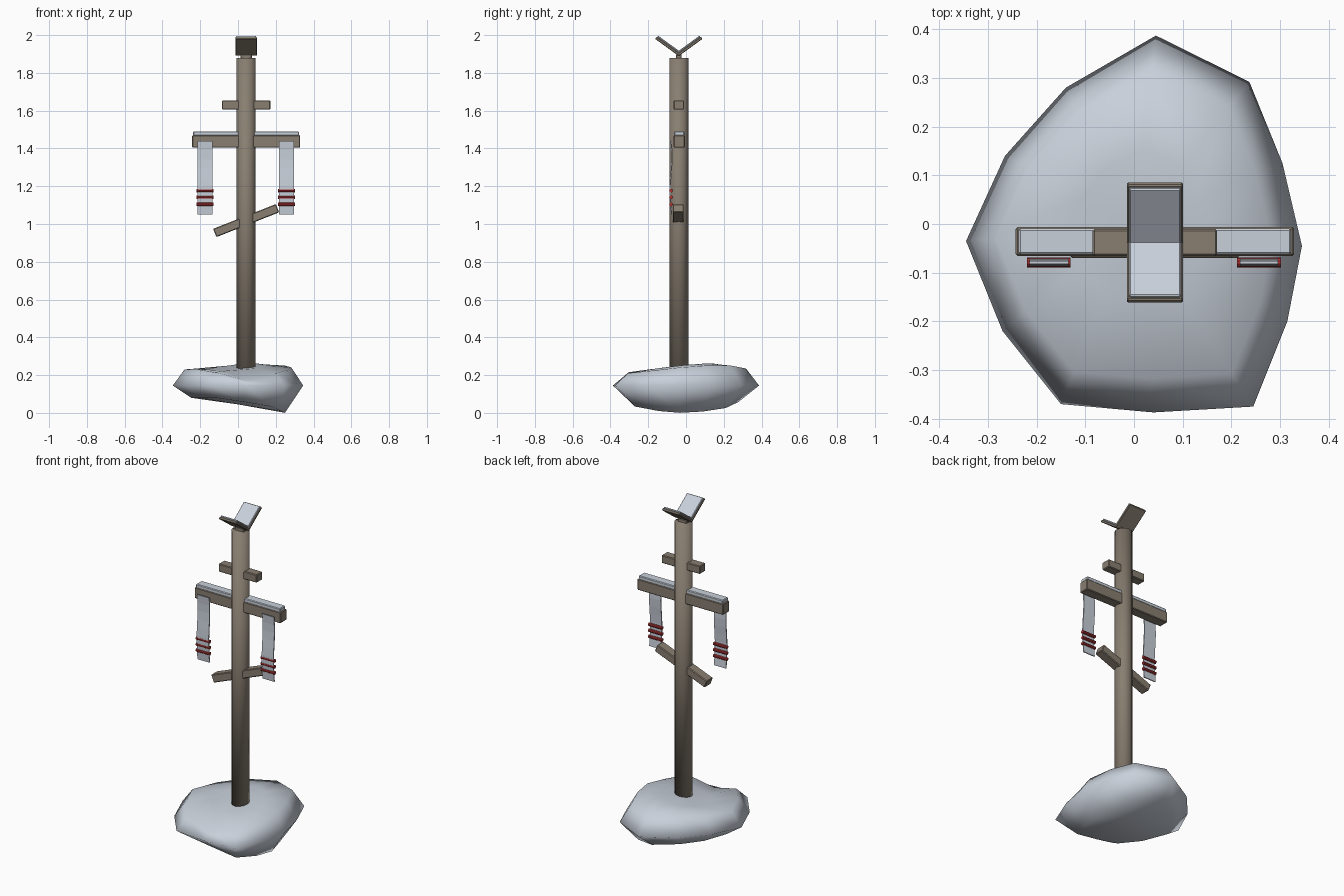
import bpy, bmesh, math
from mathutils import Matrix, Vector

cube = bpy.data.objects.get("Cube")
if cube:
    bpy.data.objects.remove(cube, do_unlink=True)


def material(name, rgb):
    m = bpy.data.materials.new(name)
    m.use_nodes = True
    m.diffuse_color = (*rgb, 1)
    m.node_tree.nodes["Principled BSDF"].inputs["Base Color"].default_value = (*rgb, 1)
    return m


WOOD = material("weathered wood", (0.25, 0.21, 0.165))
SNOW = material("pale snow grey", (0.58, 0.63, 0.70))
RED = material("red ribbon", (0.42, 0.035, 0.035))
CX, CY = 0.043, -0.038        # axis of the post


def finish(name, bm, mat, smooth=None):
    bmesh.ops.recalc_face_normals(bm, faces=bm.faces)
    mesh = bpy.data.meshes.new(name)
    bm.to_mesh(mesh)
    bm.free()
    mesh.materials.append(mat)
    ob = bpy.data.objects.new(name, mesh)
    bpy.context.collection.objects.link(ob)
    if smooth:
        for p in mesh.polygons:
            p.use_smooth = True
    return ob


def box(name, center, size, mat, rot=Matrix(), bevel=0.004):
    bm = bmesh.new()
    bmesh.ops.create_cube(bm, size=1)
    bmesh.ops.scale(bm, vec=size, verts=bm.verts)
    bmesh.ops.bevel(bm, geom=bm.edges[:], offset=bevel, segments=1, affect='EDGES')
    bmesh.ops.transform(bm, matrix=Matrix.Translation(center) @ rot, verts=bm.verts)
    return finish(name, bm, mat)


# Boulder: stacked rings that follow one outline
outline = [(0.045, 0.387), (0.237, 0.292), (0.305, 0.125), (0.345, -0.045),
           (0.315, -0.2), (0.245, -0.375), (0.04, -0.387), (-0.15, -0.37),
           (-0.27, -0.22), (-0.345, -0.035), (-0.265, 0.14), (-0.14, 0.28)]
rim = [0.235, 0.25, 0.25, 0.24, 0.225, 0.21, 0.175, 0.215, 0.232, 0.23, 0.235, 0.24]
bm = bmesh.new()


def ring(scale, height):
    return [bm.verts.new((x * scale, y * scale, height(i, x * scale, y * scale)))
            for i, (x, y) in enumerate(outline)]


rings = [ring(0.72, lambda i, x, y: max(0, 0.04 - 0.16 * x + 0.3 * y * y)),
         ring(1.0, lambda i, x, y: 0.145),
         ring(0.82, lambda i, x, y: rim[i]),
         ring(0.4, lambda i, x, y: 0.243 + 0.08 * x + 0.1 * y)]
n = len(outline)
for lower, upper in zip(rings, rings[1:]):
    for i in range(n):
        j = (i + 1) % n
        bm.faces.new((lower[i], lower[j], upper[j], upper[i]))
for loop, z in ((rings[0], 0.045), (rings[-1], 0.242)):
    hub = bm.verts.new((0, 0, z))
    for i in range(n):
        bm.faces.new((loop[i], loop[(i + 1) % n], hub))
finish("boulder", bm, SNOW, smooth=True)

# Round post, smooth over its ends
bm = bmesh.new()
bmesh.ops.create_cone(bm, cap_ends=True, segments=12, radius1=0.05, radius2=0.05, depth=1.7,
                      matrix=Matrix.Translation((CX, CY, 1.03)))
finish("post", bm, WOOD, smooth=True)

# Cross pieces
box("main_beam", (CX, CY + 0.002, 1.437), (0.572, 0.06, 0.066), WOOD)
box("main_beam_snow", (CX, CY + 0.002, 1.478), (0.56, 0.054, 0.024), SNOW)
box("upper_beam", (CX, CY, 1.63), (0.256, 0.055, 0.048), WOOD)
box("slanted_branch", (CX, CY - 0.003, 1.018), (0.357, 0.058, 0.047), WOOD,
    Matrix.Rotation(math.radians(-21.5), 4, 'Y'))

# V-shaped roof boards with snow on top
box("roof_joint", (CX, CY, 1.885), (0.06, 0.03, 0.03), WOOD)
pivot = Vector((CX, CY, 1.889))
for side, label in ((-1, "front"), (1, "back")):
    rot = Matrix.Rotation(side * math.radians(36), 4, 'X')
    box(label + "_roof_board", pivot + rot @ Vector((0, side * 0.0775, 0.007)),
        (0.115, 0.155, 0.014), WOOD, rot, 0.003)
    box(label + "_roof_snow", pivot + rot @ Vector((0, side * 0.0765, 0.018)),
        (0.107, 0.15, 0.01), SNOW, rot, 0.003)

# Hanging cloth strips with three red ribbons each
for x, width, label in ((-0.175, 0.08, "right"), (0.257, 0.078, "left")):
    bm = bmesh.new()
    rows = 8
    previous = None
    for k in range(rows + 1):
        t = k / rows
        y = -0.079 + 0.005 * math.sin(t * 7)
        z = 1.44 - 0.39 * t
        row = [bm.verts.new((x + s * width / 2, y + d, z))
               for s, d in ((-1, -0.003), (1, -0.003), (1, 0.003), (-1, 0.003))]
        if previous:
            for i in range(4):
                j = (i + 1) % 4
                bm.faces.new((previous[i], previous[j], row[j], row[i]))
        else:
            bm.faces.new(row)
        previous = row
    bm.faces.new(previous)
    finish(label + "_cloth_strip", bm, SNOW)
    for k in range(3):
        bm = bmesh.new()
        bmesh.ops.create_cone(bm, cap_ends=True, segments=10, radius1=0.01, radius2=0.01,
                              depth=0.09, matrix=Matrix.Translation((x, -0.079, 1.105 + 0.036 * k))
                              @ Matrix.Rotation(math.pi / 2, 4, 'Y'))
        finish(f"{label}_ribbon_{k + 1}", bm, RED)
